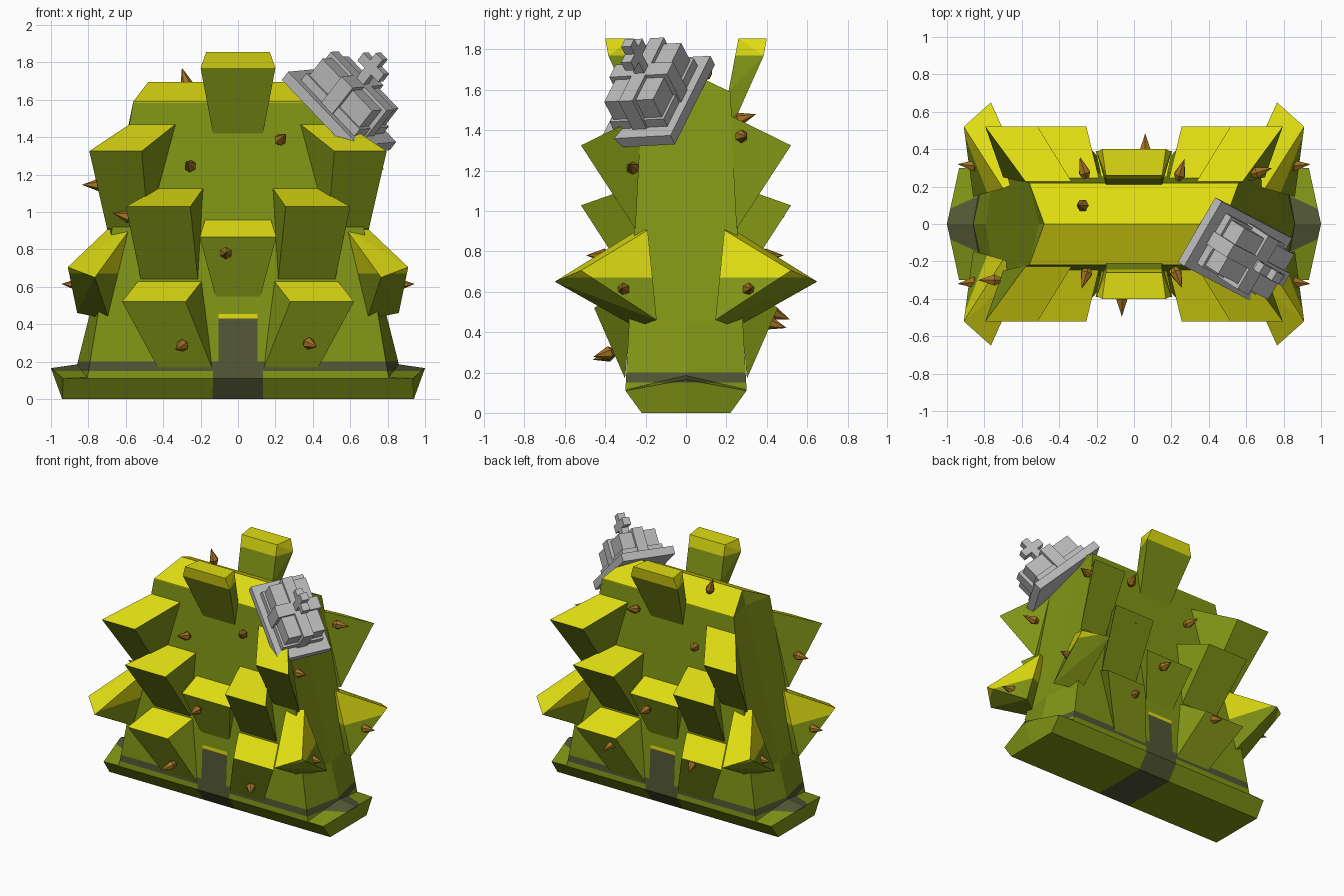
import bpy, bmesh
from mathutils import Vector, Matrix

if "Cube" in bpy.data.objects:
    bpy.data.objects.remove(bpy.data.objects["Cube"])


def material(name, rgb):
    m = bpy.data.materials.new(name)
    m.diffuse_color = (*rgb, 1)
    m.use_nodes = True
    m.node_tree.nodes["Principled BSDF"].inputs["Base Color"].default_value = m.diffuse_color
    return m


YELLOW = material("yellow top", (0.74, 0.72, 0.006))
GREEN = material("olive green", (0.22, 0.30, 0.008))
DARK = material("dark olive", (0.085, 0.095, 0.035))
BROWN = material("thorn brown", (0.36, 0.17, 0.016))
GREY = material("stone grey", (0.50, 0.50, 0.50))


def finish(bm, name, mats):
    bmesh.ops.recalc_face_normals(bm, faces=bm.faces)
    mesh = bpy.data.meshes.new(name)
    bm.to_mesh(mesh)
    bm.free()
    ob = bpy.data.objects.new(name, mesh)
    for m in mats:
        mesh.materials.append(m)
    bpy.context.collection.objects.link(ob)
    return ob


def cut(bm, co, no):
    bmesh.ops.bisect_plane(bm, geom=bm.verts[:] + bm.edges[:] + bm.faces[:],
                           plane_co=co, plane_no=no)


# Body: tapered slab on a flared foot, lofted from six-point rings
# (corner x, middle x, half depth, corner z, middle z)
bm = bmesh.new()
rings = []
for hx, mx, hy, z, mz in [(0.94, 0.94, 0.22, 0, 0), (0.935, 1.0, 0.30, 0.11, 0.165),
                          (0.805, 0.86, 0.30, 0.115, 0.185), (0.56, 0.48, 0.22, 1.59, 1.695)]:
    rings.append([bm.verts.new(p) for p in [
        (hx, -hy, z), (mx, 0, mz), (hx, hy, z), (-hx, hy, z), (-mx, 0, mz), (-hx, -hy, z)]])
for a, b in zip(rings, rings[1:]):
    for i in range(6):
        j = (i + 1) % 6
        bm.faces.new((a[i], a[j], b[j], b[i]))
for r in (rings[0], rings[-1]):
    bm.faces.new((r[0], r[1], r[4], r[5]))
    bm.faces.new((r[1], r[2], r[3], r[4]))
bmesh.ops.recalc_face_normals(bm, faces=bm.faces)
for z in (0.15, 0.20, 0.43, 0.455, 1.585):
    cut(bm, (0, 0, z), (0, 0, 1))
for x in (-0.135, -0.105, 0.105, 0.135):
    cut(bm, (x, 0, 0), (1, 0, 0))
for f in bm.faces:
    f.normal_update()
    c = f.calc_center_median()
    f.material_index = 1
    if c.z > 1.585 and abs(f.normal.x) < 0.6:
        f.material_index = 0                      # roof
    elif 0.15 < c.z < 0.20 or (abs(c.x) < 0.135 and c.z < 0.2):
        f.material_index = 2                      # band and door foot
    elif abs(c.x) < 0.105 and c.z < 0.43:
        f.material_index = 2                      # door
    elif abs(c.x) < 0.105 and c.z < 0.455:
        f.material_index = 0                      # door lintel
finish(bm, "body", (YELLOW, GREEN, DARK))


# Wedge blocks, given for +x / +y and mirrored to every side
def block(name, points, sx, sy, yellow_z=None):
    bm = bmesh.new()
    for x, y, z in points:
        bm.verts.new((x * sx, y * sy, z))
    bmesh.ops.convex_hull(bm, input=bm.verts)
    bmesh.ops.dissolve_limit(bm, angle_limit=0.03, verts=bm.verts, edges=bm.edges)
    bmesh.ops.recalc_face_normals(bm, faces=bm.faces)
    if yellow_z:
        cut(bm, (0, 0, yellow_z), (0, 0, 1))
    for f in bm.faces:
        f.normal_update()
        high = yellow_z and f.calc_center_median().z > yellow_z
        f.material_index = 0 if f.normal.z > 0.4 or high else 1
    finish(bm, name, (YELLOW, GREEN))


def wedge(front, back, low):
    """three edges, each (x inner, x outer, y, z)"""
    return [(x, e[2], e[3]) for e in (front, back, low) for x in e[:2]]


upper = wedge((0.515, 0.795, 0.52, 1.325), (0.33, 0.575, 0.22, 1.472), (0.48, 0.70, 0.25, 0.91))
middle = wedge((0.255, 0.60, 0.52, 1.028), (0.185, 0.425, 0.235, 1.128), (0.215, 0.52, 0.27, 0.64))
lower = wedge((0.28, 0.62, 0.455, 0.52), (0.19, 0.53, 0.26, 0.635), (0.14, 0.43, 0.302, 0.17))
corner = [(0.91, 0.52, 0.705), (0.765, 0.65, 0.65), (0.86, 0.145, 0.46),
          (0.69, 0.25, 0.425), (0.58, 0.24, 0.905), (0.70, 0.19, 0.905)]
centre = wedge((-0.205, 0.205, 0.39, 0.865), (-0.175, 0.175, 0.25, 0.96), (-0.115, 0.115, 0.27, 0.53))
horn = (wedge((-0.17, 0.17, 0.40, 1.855), (-0.15, 0.15, 0.26, 1.855), (-0.2, 0.2, 0.385, 1.77))
        + wedge((-0.13, 0.13, 0.22, 1.40), (-0.13, 0.13, 0.20, 1.42), (-0.15, 0.15, 0.21, 1.59)))

for sy in (-1, 1):
    for sx in (-1, 1):
        block("upper_block", upper, sx, sy)
        block("middle_block", middle, sx, sy)
        block("lower_block", lower, sx, sy)
        block("corner_block", corner, sx, sy, 0.67)
    block("centre_block", centre, 1, sy)
    block("top_horn", horn, 1, sy, 1.77)


# Thorns: six-sided cones with a short blunt base
def thorn(pos, direction):
    bm = bmesh.new()
    rot = Vector(direction).to_track_quat('Z', 'Y').to_matrix().to_4x4()
    m = Matrix.Translation(pos) @ rot
    bmesh.ops.create_cone(bm, cap_ends=False, segments=6, radius1=0.034, radius2=0, depth=0.09,
                          matrix=m @ Matrix.Translation((0, 0, 0.06)))
    bmesh.ops.create_cone(bm, cap_ends=True, segments=6, radius1=0.018, radius2=0.034, depth=0.03,
                          matrix=m)
    bmesh.ops.remove_doubles(bm, verts=bm.verts, dist=0.001)
    finish(bm, "thorn", (BROWN,))


THORNS = [
    ((-0.27, 0.10, 1.67), (-0.3, 0, 1)),
    # front
    ((-0.25, -0.25, 1.24), (-0.3, -1, 0.3)), ((0.22, -0.25, 1.38), (0.4, -1, 0.4)),
    ((-0.065, -0.39, 0.78), (0, -1, 0)), ((-0.29, -0.37, 0.29), (-0.5, -1, -0.3)),
    ((0.37, -0.37, 0.30), (0.6, -1, -0.25)),
    # ends
    ((-0.57, -0.38, 0.97), (-1, 0, 0.25)), ((-0.73, -0.30, 1.145), (-1, 0, 0)),
    ((0.68, -0.26, 1.21), (1, -0.2, 0.2)), ((0.64, 0.27, 1.37), (1, 0.3, 0)),
    # back
    ((0.24, 0.25, 1.45), (0.3, 1, 0.3)), ((-0.26, 0.26, 1.30), (-0.3, 1, 0.2)),
    ((0.06, 0.38, 0.78), (0, 1, 0)), ((0.36, 0.39, 0.98), (0.3, 1, -0.1)),
    ((-0.36, 0.42, 0.50), (-0.2, 1, -0.4)), ((0.34, 0.40, 0.45), (0.2, 1, -0.3)),
]
for sx in (-1, 1):
    for sy in (-1, 1):
        THORNS.append(((0.84 * sx, 0.31 * sy, 0.61), (sx, 0.1 * sy, 0.05)))
for pos, direction in THORNS:
    thorn(pos, direction)

# Tilted stone crown on the right shoulder
w = Vector((0.57, -0.37, 0.73)).normalized()
u = Vector((0.664, -0.349, -0.664))
u = (u - w * u.dot(w)).normalized()
v = w.cross(u)
crown = Matrix((u, v, w)).transposed().to_4x4()
crown.translation = (0.54, -0.14, 1.54)
for name, size, height in [
        ("crown_plate", (0.58, 0.40, 0.06), 0), ("crown_box", (0.41, 0.28, 0.20), 0.10),
        ("crown_long_band", (0.46, 0.08, 0.22), 0.11), ("crown_cross_band", (0.09, 0.33, 0.22), 0.11),
        ("crown_foot", (0.44, 0.31, 0.06), 0.05),
        ("crown_post", (0.055, 0.055, 0.22), 0.29), ("crown_arm", (0.17, 0.055, 0.055), 0.32)]:
    bm = bmesh.new()
    bmesh.ops.create_cube(bm, size=1, matrix=crown @ Matrix.Translation((0, 0, height))
                          @ Matrix.Diagonal((*size, 1)))
    finish(bm, name, (GREY,))
